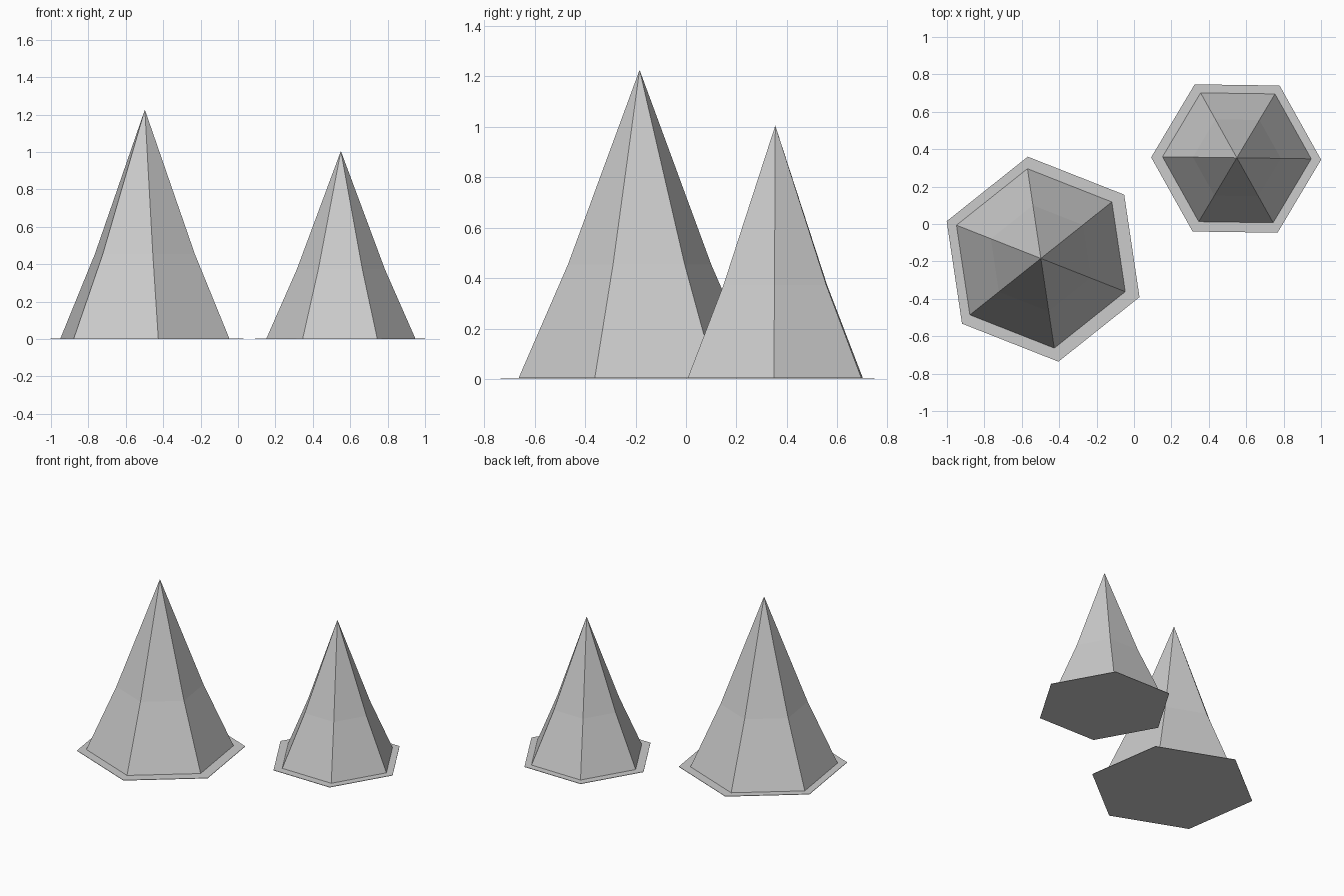
import bpy
import bmesh
from math import cos, sin, radians

if "Cube" in bpy.data.objects:
    bpy.data.objects.remove(bpy.data.objects["Cube"])


def ring(bm, r, z, centre, angle):
    return [bm.verts.new((centre[0] + r * cos(radians(angle + 60 * i)),
                          centre[1] + r * sin(radians(angle + 60 * i)), z))
            for i in range(6)]


def finish(bm, name):
    mesh = bpy.data.meshes.new(name)
    bm.to_mesh(mesh)
    bm.free()
    bpy.context.collection.objects.link(bpy.data.objects.new(name, mesh))


def tent(name, centre, floor_centre, angle, s):
    # Six-sided canvas: a flared skirt rising to a steeper point
    bm = bmesh.new()
    hem = ring(bm, 0.485 * s, 0.004, centre, angle)
    fold = ring(bm, 0.287 * s, 0.455 * s, centre, angle)
    tip = bm.verts.new((*centre, 1.226 * s))
    for i in range(6):
        j = (i + 1) % 6
        bm.faces.new((hem[i], hem[j], fold[j], fold[i]))
        bm.faces.new((fold[i], fold[j], tip))
    finish(bm, name + "_canvas")

    # Thin ground sheet, wider than the canvas
    bm = bmesh.new()
    low = ring(bm, 0.554 * s, 0, floor_centre, angle)
    top = ring(bm, 0.554 * s, 0.003, floor_centre, angle)
    bm.faces.new(low[::-1])
    bm.faces.new(top)
    for i in range(6):
        j = (i + 1) % 6
        bm.faces.new((low[i], low[j], top[j], top[i]))
    finish(bm, name + "_ground_sheet")


tent("large_tent", (-0.498, -0.184), (-0.486, -0.188), 38.5, 1.0)
tent("small_tent", (0.550, 0.354), (0.546, 0.350), -0.8, 0.82)
